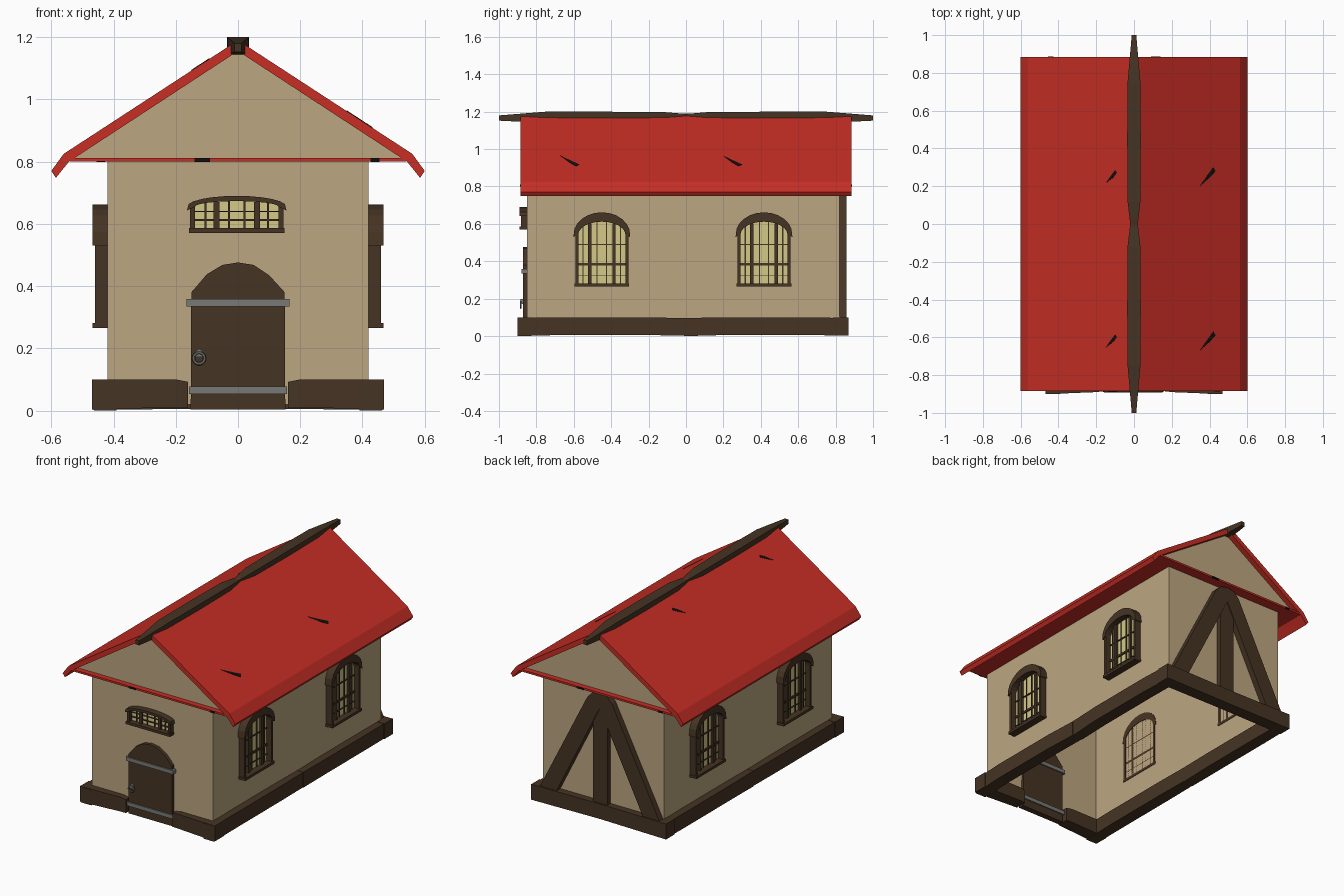
import bpy, bmesh, math
from mathutils import Matrix, Vector

if "Cube" in bpy.data.objects:
    bpy.data.objects.remove(bpy.data.objects["Cube"])


def material(name, rgb):
    m = bpy.data.materials.new(name)
    m.diffuse_color = (*rgb, 1)
    m.use_nodes = True
    m.node_tree.nodes["Principled BSDF"].inputs["Base Color"].default_value = m.diffuse_color
    return m


PLASTER = material("plaster", (0.50, 0.38, 0.215))
RED = material("red_roof", (0.57, 0.027, 0.018))
WOOD = material("dark_wood", (0.060, 0.034, 0.017))
IRON = material("iron", (0.19, 0.19, 0.185))
GLASS = material("warm_glass", (0.66, 0.58, 0.25))
BLACK = material("black_crack", (0.006, 0.005, 0.004))


def frame(u, v, d, o=(0, 0, 0)):
    """Matrix taking local (across, up, outward) to world."""
    m = Matrix((u, v, d)).transposed().to_4x4()
    m.translation = Vector(o)
    return m


FRONT = frame((1, 0, 0), (0, 0, 1), (0, -1, 0))
BACK = frame((-1, 0, 0), (0, 0, 1), (0, 1, 0))
RIGHT = frame((0, 1, 0), (0, 0, 1), (1, 0, 0))
LEFT = frame((0, -1, 0), (0, 0, 1), (-1, 0, 0))


def finish(bm, name, mat):
    bmesh.ops.recalc_face_normals(bm, faces=bm.faces)
    me = bpy.data.meshes.new(name)
    bm.to_mesh(me)
    bm.free()
    me.materials.append(mat)
    ob = bpy.data.objects.new(name, me)
    bpy.context.collection.objects.link(ob)
    return ob


def loft(name, rings, mat):
    """Closed solid through rings of equal point count."""
    bm = bmesh.new()
    vs = [[bm.verts.new(p) for p in r] for r in rings]
    n = len(vs[0])
    for a, b in zip(vs, vs[1:]):
        for i in range(n):
            j = (i + 1) % n
            bm.faces.new((a[i], a[j], b[j], b[i]))
    bm.faces.new(vs[0])
    bm.faces.new(vs[-1])
    return finish(bm, name, mat)


def prism(name, pts, d0, d1, mat, m):
    return loft(name, [[m @ Vector((u, v, d)) for u, v in pts] for d in (d0, d1)], mat)


def rect(u0, u1, v0, v1):
    return [(u0, v0), (u1, v0), (u1, v1), (u0, v1)]


def beam(name, stations, along_x=False):
    """Hewn beam; each station is (t, w0, w1, z0, z1)."""
    rings = []
    for t, w0, w1, z0, z1 in stations:
        ring = [(w0, z0), (w1, z0), (w1, z1), (w0, z1)]
        rings.append([(t, w, z) if along_x else (w, t, z) for w, z in ring])
    return loft(name, rings, WOOD)


def arch(c, hw, spring, rise, n=12):
    """Arc points from right to left."""
    return [(c + hw * math.cos(math.pi * i / n), spring + rise * math.sin(math.pi * i / n))
            for i in range(n + 1)]


def window(name, m, wall, c, hw, bottom, spring, rise, hood, bars, rows, reach):
    # pane
    prism(name + "_pane", [(c - hw, bottom), (c + hw, bottom)] + arch(c, hw, spring, rise),
          wall + 0.001, wall + 0.006, GLASS, m)
    # jambs, sill and arched hood
    for s in (-1, 1):
        a, b = sorted((c + s * (hw - 0.004), c + s * (hw + 0.012)))
        prism(name + "_jamb", rect(a, b, bottom - 0.005, spring + 0.01), wall - 0.003,
              wall + reach - 0.005, WOOD, m)
    prism(name + "_sill", rect(c - hw - 0.016, c + hw + 0.016, bottom - 0.012, bottom + 0.004),
          wall - 0.003, wall + reach + 0.003, WOOD, m)
    outer = arch(c, hw + 0.022, spring, rise + hood)
    inner = arch(c, hw - 0.004, spring, rise)[::-1]
    outer[0], outer[-1] = (c + hw + 0.022, spring - 0.012), (c - hw - 0.022, spring - 0.012)
    prism(name + "_hood", outer + inner, wall - 0.003, wall + reach + 0.002, WOOD, m)
    # glazing bars
    for u, w, d in bars:
        top = spring + rise * math.sqrt(max(0, 1 - (u / hw) ** 2))
        prism(name + "_bar", rect(c + u - w, c + u + w, bottom, top), wall, wall + d, WOOD, m)
    for v, w in rows:
        prism(name + "_crossbar", rect(c - hw, c + hw, v - w, v + w), wall, wall + 0.013, WOOD, m)


# Hollow plaster walls, open below
WF, WB, WX = -0.85, 0.82, 0.42
bm = bmesh.new()
corners = [(-WX, WF), (WX, WF), (WX, WB), (-WX, WB)]
lo = [bm.verts.new((x, y, 0.02)) for x, y in corners]
hi = [bm.verts.new((x, y, 0.803)) for x, y in corners]
for i in range(4):
    j = (i + 1) % 4
    bm.faces.new((lo[i], lo[j], hi[j], hi[i]))
finish(bm, "walls", PLASTER)

# Roof slab with kicked eaves, ceiling board and gables
outer = [(0.6, 0.77), (0.56, 0.825), (0, 1.19), (-0.56, 0.825), (-0.6, 0.77)]
inner = [(-0.585, 0.748), (-0.543, 0.8), (0, 1.155), (0.543, 0.8), (0.585, 0.748)]
prism("roof", outer + inner, -0.885, 0.885, RED, FRONT)
prism("ceiling_board", rect(-0.54, 0.54, 0.8, 0.812), -0.884, 0.884, RED, FRONT)
for n, m in (("front", FRONT), ("back", BACK)):
    prism(n + "_gable", [(-0.53, 0.811), (0.53, 0.811), (0, 1.16)], 0.845, 0.85, PLASTER, m)

# Ridge beams, tapered at both ends
for s in (-1, 1):
    beam("ridge_beam", [(s * t, -w, w, a, b) for t, w, a, b in (
        (0, 0.02, 1.145, 1.188), (0.12, 0.034, 1.14, 1.198), (0.45, 0.036, 1.14, 1.2),
        (0.75, 0.034, 1.14, 1.2), (1.0, 0.012, 1.152, 1.18))])

# Base beams: two along each side, two in front, one behind
for s in (-1, 1):
    i, o = s * 0.39, s * 0.468
    for a, b in ((-0.9, -0.012), (-0.01, 0.865)):
        k = (b - a) / 4
        beam("side_base_beam", [(a, i, o - s * 0.006, 0, 0.097), (a + k, i, o, 0.006, 0.1),
                                (b - k, i, o, 0.006, 0.1), (b, i, o - s * 0.006, 0.003, 0.097)])
    beam("front_base_beam", [(s * 0.16, -0.885, -0.81, 0.008, 0.092), (s * 0.2, -0.89, -0.81, 0.01, 0.1),
                             (s * 0.37, -0.897, -0.81, 0.006, 0.1), (s * 0.469, -0.9, -0.81, 0.003, 0.1)], True)
beam("back_base_beam", [(-0.469, 0.785, 0.868, 0.003, 0.1), (0, 0.785, 0.862, 0.006, 0.1),
                        (0.469, 0.785, 0.868, 0.003, 0.1)], True)

# Timber framing on the back wall
prism("back_post", rect(-0.05, 0.05, 0.09, 0.78), 0.815, 0.852, WOOD, BACK)
for s in (-1, 1):
    prism("back_brace", [(s * 0.42, 0.09), (s * 0.305, 0.09), (s * 0.0, 0.70),
                         (s * 0.0, 0.795), (s * 0.05, 0.785), (s * 0.085, 0.75)], 0.815, 0.858, WOOD, BACK)

# Side windows
BARS = [(-0.065, 0.009, 0.02), (0.065, 0.009, 0.02), (-0.1, 0.003, 0.012), (-0.025, 0.003, 0.012),
        (0.025, 0.003, 0.012), (0.1, 0.003, 0.012)]
for n, m, s in (("right", RIGHT, 1), ("left", LEFT, -1)):
    for y in (-0.45, 0.417):
        window(n + "_window", m, WX, s * y, 0.13, 0.278, 0.542, 0.07, 0.05, BARS,
               [(0.385, 0.007), (0.49, 0.003), (0.325, 0.002)], 0.045)

# Window above the door
window("front_window", FRONT, 0.85, -0.004, 0.138, 0.583, 0.655, 0.018, 0.017, BARS,
       [(0.612, 0.003), (0.64, 0.002)], 0.038)

# Door with straps and ring handle
prism("door", [(-0.152, 0.004), (0.152, 0.004), (0.15, 0.38), (0.1, 0.435), (0.05, 0.468), (0, 0.476),
               (-0.05, 0.468), (-0.1, 0.438), (-0.15, 0.38)], 0.835, 0.872, WOOD, FRONT)
for hw, v in ((0.165, 0.346), (0.158, 0.065)):
    prism("door_strap", rect(-hw, hw, v - 0.012, v + 0.012), 0.828, 0.879, IRON, FRONT)
prism("handle_plate", arch(-0.125, 0.012, 0.18, 0.018) + [(-0.137, 0.172), (-0.113, 0.172)],
      0.868, 0.885, IRON, FRONT)
bpy.ops.mesh.primitive_torus_add(major_segments=14, minor_segments=6, major_radius=0.018,
                                 minor_radius=0.005, location=(-0.125, -0.884, 0.168),
                                 rotation=(math.pi / 2, 0, 0))
ring = bpy.context.object
ring.name = "door_ring"
ring.data.materials.append(IRON)

# Dark cracks on the roof slopes
L = math.hypot(0.56, 0.365)
for s, x in ((1, 0.39), (-1, 0.12)):
    v = Vector((s * 0.56 / L, 0, -0.365 / L))
    m = frame((0, 1, 0), v, (s * 0.365 / L, 0, 0.56 / L), (0, 0, 1.19))
    h = 0.05 if s > 0 else 0.034
    for y in (-0.62, 0.25):
        c = x * L / 0.56
        prism("roof_crack", [(y - h, c - s * h), (y - 0.008, c - s * 0.014), (y + h, c + s * h * 0.7),
                             (y + h * 0.6, c + s * h), (y - 0.004, c + s * 0.012)],
              -0.002, 0.002, BLACK, m)

# Dark knots on the ceiling board edges
for m in (FRONT, BACK):
    for a, b in ((-0.14, -0.09), (0.425, 0.455)):
        prism("board_knot", rect(a, b, 0.799, 0.811), 0.88, 0.8865, BLACK, m)
